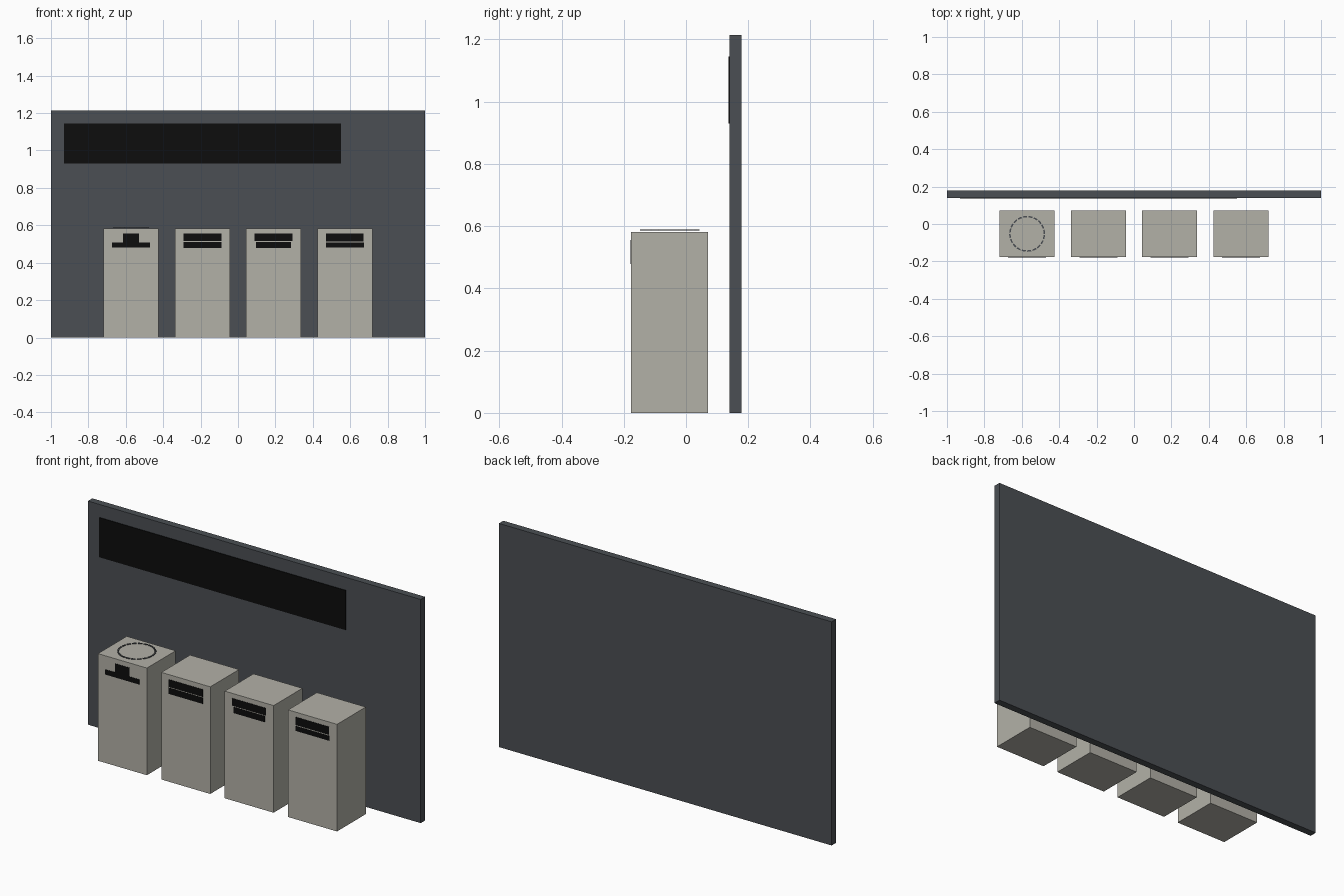
import bpy
import bmesh
import math

if "Cube" in bpy.data.objects:
    bpy.data.objects.remove(bpy.data.objects["Cube"], do_unlink=True)


def make_material(name, color):
    mat = bpy.data.materials.new(name)
    mat.use_nodes = True
    rgba = (*color, 1)
    mat.diffuse_color = rgba
    mat.node_tree.nodes["Principled BSDF"].inputs["Base Color"].default_value = rgba
    return mat


slate = make_material("slate grey", (0.07, 0.078, 0.088))
stone = make_material("warm stone", (0.45, 0.44, 0.39))
black = make_material("black", (0.004, 0.004, 0.004))


def add_object(name, bm, mat):
    mesh = bpy.data.meshes.new(name)
    bm.to_mesh(mesh)
    bm.free()
    mesh.materials.append(mat)
    obj = bpy.data.objects.new(name, mesh)
    bpy.context.collection.objects.link(obj)
    return obj


def box(name, x, y, z, mat):
    """Box from (low, high) ranges on each axis."""
    bm = bmesh.new()
    bmesh.ops.create_cube(bm, size=1)
    for v in bm.verts:
        v.co = [r[0] if c < 0 else r[1] for c, r in zip(v.co, (x, y, z))]
    return add_object(name, bm, mat)


# Back wall with its long header panel
WALL_FRONT = 0.14
box("back_wall", (-1, 1), (WALL_FRONT, 0.178), (0, 1.215), slate)
box("header_panel", (-0.93, 0.55), (WALL_FRONT - 0.004, WALL_FRONT), (0.93, 1.145), black)

# Four plinths, each with an upper and a lower label plate
HALF, HEIGHT, FRONT, BACK = 0.147, 0.582, -0.176, 0.071
SPACING = 0.381
# (half width, bottom, top) of the upper and lower plates
labels = [
    [(0.043, 0.508, 0.556), (0.102, 0.481, 0.508)],
    [(0.102, 0.516, 0.556), (0.102, 0.478, 0.511)],
    [(0.102, 0.516, 0.556), (0.094, 0.478, 0.511)],
    [(0.1, 0.513, 0.556), (0.102, 0.481, 0.507)],
]
for i, plates in enumerate(labels):
    cx = (i - 1.5) * SPACING
    box(f"plinth_{i + 1}", (cx - HALF, cx + HALF), (FRONT, BACK), (0, HEIGHT), stone)
    for part, (w, low, high) in zip(("upper", "lower"), plates):
        box(f"label_{part}_{i + 1}", (cx - w, cx + w),
            (FRONT - 0.002, FRONT), (low, high), black)

# Dashed ring on top of the first plinth
DASHES, STEPS = 20, 3
INNER, OUTER = 0.088, 0.096
bm = bmesh.new()
for d in range(DASHES):
    rows = []
    for s in range(STEPS + 1):
        a = 2 * math.pi * (d + 0.75 * s / STEPS) / DASHES
        rows.append([bm.verts.new((r * math.cos(a), r * math.sin(a), z))
                     for r, z in ((INNER, 0), (OUTER, 0), (OUTER, 0.003), (INNER, 0.003))])
    for a, b in zip(rows, rows[1:]):
        for k in range(4):
            n = (k + 1) % 4
            bm.faces.new((a[k], a[n], b[n], b[k]))
    bm.faces.new(rows[0])
    bm.faces.new(rows[-1])
bmesh.ops.recalc_face_normals(bm, faces=bm.faces)
ring = add_object("dashed_ring", bm, slate)
ring.location = (-1.5 * SPACING, (FRONT + BACK) / 2, HEIGHT + 0.004)
